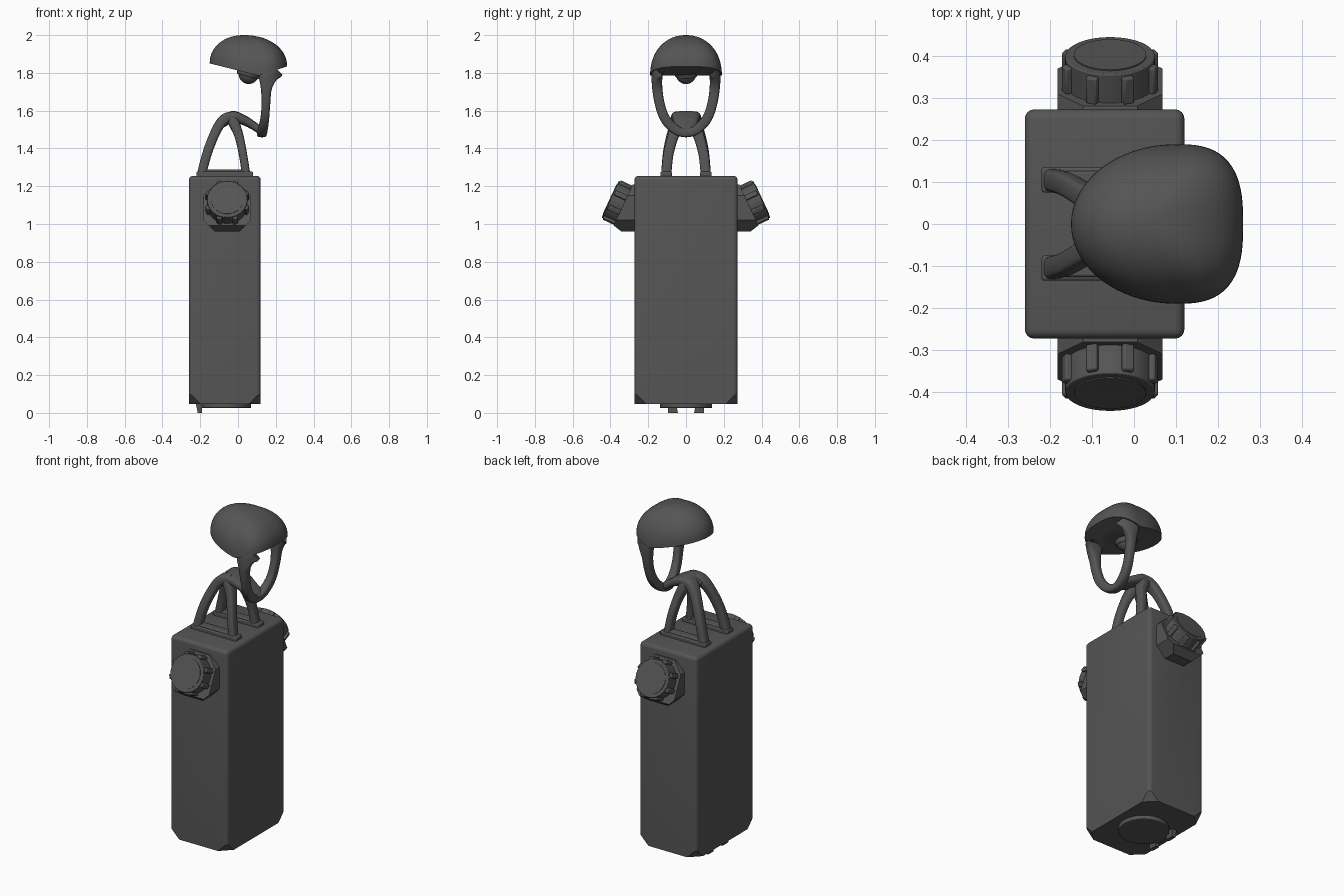
import bpy, bmesh, math
from mathutils import Vector, Matrix

if "Cube" in bpy.data.objects:
    bpy.data.objects.remove(bpy.data.objects["Cube"])

KX = -0.057     # knob centre in x
GREY = bpy.data.materials.new("dark_grey")
GREY.diffuse_color = (0.09, 0.09, 0.09, 1)
GREY.use_nodes = True
GREY.node_tree.nodes["Principled BSDF"].inputs["Base Color"].default_value = GREY.diffuse_color


def finish(bm, name, angle=35, bevel=0, segments=2):
    """Turn a bmesh into a named object with smooth shading and optional bevel."""
    bmesh.ops.recalc_face_normals(bm, faces=bm.faces)
    me = bpy.data.meshes.new(name)
    bm.to_mesh(me)
    bm.free()
    me.materials.append(GREY)
    me.shade_smooth()
    me.set_sharp_from_angle(angle=math.radians(angle))
    ob = bpy.data.objects.new(name, me)
    bpy.context.collection.objects.link(ob)
    if bevel:
        mod = ob.modifiers.new("bevel", 'BEVEL')
        mod.width, mod.segments, mod.limit_method = bevel, segments, 'ANGLE'
    return ob


def box(bm, lo, hi, mat=Matrix()):
    lo, hi = Vector(lo), Vector(hi)
    m = mat @ Matrix.Translation((lo + hi) / 2) @ Matrix.Diagonal((*(hi - lo), 1))
    return bmesh.ops.create_cube(bm, size=1, matrix=m)['verts']


def cyl(bm, r, z0, z1, mat=Matrix(), n=40, r2=None):
    bmesh.ops.create_cone(bm, cap_ends=True, segments=n, radius1=r,
                          radius2=r if r2 is None else r2, depth=z1 - z0,
                          matrix=mat @ Matrix.Translation((0, 0, (z0 + z1) / 2)))


def slice_off(bm, co, no):
    bmesh.ops.bisect_plane(bm, geom=bm.verts[:] + bm.edges[:] + bm.faces[:],
                           plane_co=co, plane_no=no, clear_outer=True)
    bmesh.ops.holes_fill(bm, edges=bm.edges[:], sides=0)


def skin_rings(bm, rings):
    n = len(rings[0])
    for a, b in zip(rings, rings[1:]):
        for i in range(n):
            bm.faces.new((a[i], a[(i + 1) % n], b[(i + 1) % n], b[i]))


def loft(name, keys, ref, steps=6, n=20):
    """Sweep a rounded-square section through keys (x, y, z, half_ref, half_normal)."""
    k = [Vector(q) for q in keys]
    k = [2 * k[0] - k[1]] + k + [2 * k[-1] - k[-2]]
    path = []
    for i in range(1, len(k) - 2):
        a, b, c, d = k[i - 1:i + 3]
        for s in range(steps + (i == len(k) - 3)):
            t = s / steps
            path.append(0.5 * (2 * b + (c - a) * t + (2 * a - 5 * b + 4 * c - d) * t ** 2
                               + (3 * b - a - 3 * c + d) * t ** 3))
    bm, rings = bmesh.new(), []
    for i, q in enumerate(path):
        lo, hi = path[max(i - 1, 0)], path[min(i + 1, len(path) - 1)]
        tan = (Vector(hi[:3]) - Vector(lo[:3])).normalized()
        u = (Vector(ref) - tan * tan.dot(Vector(ref))).normalized()
        v = tan.cross(u)
        ring = []
        for j in range(n):
            c, s = (f(2 * math.pi * j / n) for f in (math.cos, math.sin))
            c, s = (math.copysign(abs(e) ** 0.6, e) for e in (c, s))
            ring.append(bm.verts.new(Vector(q[:3]) + u * c * q[3] + v * s * q[4]))
        rings.append(ring)
    skin_rings(bm, rings)
    bm.faces.new(rings[0])
    bm.faces.new(rings[-1])
    return finish(bm, name, 50)


# Body: tall box, rounded on top and sides, bottom corners cut off
bm = bmesh.new()
box(bm, (-0.26, -0.273, 0.048), (0.12, 0.273, 1.255))
edges = [e for e in bm.edges if max(v.co.z for v in e.verts) > 0.5]
bmesh.ops.bevel(bm, geom=edges, offset=0.022, segments=4, profile=0.5, affect='EDGES')
for sx, x in ((-1, -0.26), (1, 0.12)):
    for sy in (-1, 1):
        slice_off(bm, (x - sx * 0.062, sy * 0.273, 0.048), (sx, sy, -1))
finish(bm, "body", 30)

# Base disc and little feet
bm = bmesh.new()
cyl(bm, 0.138, 0.025, 0.06, Matrix.Translation((-0.068, 0, 0)))
finish(bm, "base_disc", 35, 0.004)
bm = bmesh.new()
for s in (-1, 1):
    foot = box(bm, (-0.225, s * 0.075 - 0.02, 0), (-0.19, s * 0.075 + 0.02, 0.06))
    for v in foot:
        if v.co.z < 0.01:
            v.co.x += 0.012 if v.co.x < -0.2 else 0
            v.co.y -= s * 0.012 if abs(v.co.y) < 0.07 else 0
box(bm, (-0.215, -0.07, 0.025), (-0.18, 0.07, 0.06))
finish(bm, "base_feet")

# Side knobs: wedge-cut octagonal neck, ribbed cap tilted upward
tilt = math.radians(25)
for s, side in ((-1, "front"), (1, "back")):
    axis = Vector((0, s * math.cos(tilt), math.sin(tilt)))
    face = Vector((KX, s * 0.403, 1.132))
    bm = bmesh.new()
    c, hw, z0, z1 = 0.06, 0.125, 0.96, 1.21
    prof = [(-hw + c, z0), (hw - c, z0), (hw, z0 + c), (hw, z1 - c),
            (hw - c, z1), (-hw + c, z1), (-hw, z1 - c), (-hw, z0 + c)]
    rings = [[bm.verts.new((KX + x, s * y, z)) for x, z in prof] for y in (0.22, 0.5)]
    skin_rings(bm, rings)
    for r in rings:
        bm.faces.new(r)
    slice_off(bm, face - axis * 0.077, axis)
    slice_off(bm, (KX, s * 0.342, 0.96), (0, s * 0.62, -0.78))
    finish(bm, side + "_knob_neck", 20)

    frame = Matrix.Translation(face) @ Matrix.Rotation(-s * (math.pi / 2 - tilt), 4, 'X')
    bm = bmesh.new()
    cyl(bm, 0.107, -0.08, -0.002, frame)
    finish(bm, side + "_knob_cap", 35, 0.003)
    bm = bmesh.new()
    cyl(bm, 0.086, -0.02, 0.001, frame)
    finish(bm, side + "_knob_disc", 35)
    bm = bmesh.new()
    for i in range(8):
        spin = frame @ Matrix.Rotation(math.pi * (i + 0.5) / 4, 4, 'Z')
        box(bm, (0.09, -0.014, -0.08), (0.12, 0.014, -0.01), spin)
    finish(bm, side + "_knob_ribs", 35, 0.005)

# Stand: two foot plates, four leaning legs that meet at the apex
for s, side in ((-1, "front"), (1, "back")):
    bm = bmesh.new()
    box(bm, (-0.22, s * 0.105 - 0.03, 1.24), (0.08, s * 0.105 + 0.03, 1.277))
    finish(bm, side + "_foot_plate", 35, 0.006)
    bm = bmesh.new()
    box(bm, (-0.2, s * 0.104 - 0.022, 1.25), (0.055, s * 0.104 + 0.022, 1.288))
    finish(bm, side + "_foot_rail", 35, 0.006)
    loft(side + "_outer_leg", [(-0.197, s * 0.106, 1.25, 0.027, 0.024),
                               (-0.158, s * 0.093, 1.39, 0.027, 0.025),
                               (-0.11, s * 0.064, 1.505, 0.029, 0.026),
                               (-0.066, s * 0.042, 1.558, 0.038, 0.028),
                               (-0.01, s * 0.03, 1.57, 0.038, 0.027)], (0, 1, 0))
    loft(side + "_inner_leg", [(0.045, s * 0.106, 1.25, 0.027, 0.022),
                               (0.026, s * 0.093, 1.37, 0.027, 0.022),
                               (0.004, s * 0.066, 1.47, 0.029, 0.024),
                               (-0.024, s * 0.042, 1.54, 0.038, 0.03),
                               (-0.037, s * 0.03, 1.57, 0.038, 0.026)], (0, 1, 0))

# Arm from the apex down to the yoke
loft("arm", [(-0.085, 0, 1.535, 0.05, 0.026), (-0.03, 0, 1.57, 0.075, 0.028),
             (0.03, 0, 1.55, 0.068, 0.026), (0.08, 0, 1.522, 0.058, 0.022),
             (0.13, 0, 1.487, 0.06, 0.02)], (0, 1, 0))

# Shade: lopsided dome with a folded underside and a blunt nose
NOSE, WIDE, BACK, EXP = 0.16, 0.19, 0.25, 2.8


def rim_z(x):
    return 1.85 - 0.25 * (x + 0.15) if x < 0.11 else 1.785 + (x - 0.11) * 0.33


bm, rings, N, M = bmesh.new(), [], 72, 16
outline = []
for i in range(N):
    a = 2 * math.pi * i / N
    c, s = math.cos(a), math.sin(a)
    if c > 0:       # blunt superellipse towards the nose
        r = (c ** EXP + abs(s) ** EXP) ** (-1 / EXP)
        outline.append((0.1 + NOSE * c * r, WIDE * s * r))
    else:
        outline.append((0.1 + BACK * c, WIDE * s))
for j in range(1, M + 1):
    t = math.pi / 2 * j / M
    f, h = math.sin(t) ** 0.95, max(math.cos(t), 0) ** 0.95
    rings.append([bm.verts.new((0.03 + (x - 0.03) * f, y * f,
                                rim_z(x) + (2.0 - rim_z(x)) * h)) for x, y in outline])
for k in (0.9, 0.6, 0.3):
    rings.append([bm.verts.new((0.1 + (x - 0.1) * k, y * k, rim_z(0.1 + (x - 0.1) * k)))
                  for x, y in outline])
skin_rings(bm, rings)
bm.faces.new(rings[-1])
top = bm.verts.new((0.03, 0, 2.0))
for i in range(N):
    bm.faces.new((top, rings[0][i], rings[0][(i + 1) % N]))
finish(bm, "shade", 40)

# Yoke: U-shaped strap flaring into the shade
half = [(0.178, 0.14, 1.825, 0.08, 0.03), (0.16, 0.154, 1.785, 0.055, 0.03),
        (0.15, 0.152, 1.72, 0.03, 0.027), (0.148, 0.14, 1.64, 0.023, 0.026),
        (0.142, 0.112, 1.56, 0.023, 0.026), (0.132, 0.06, 1.502, 0.025, 0.025)]
yoke = loft("yoke", half + [(0.126, 0, 1.481, 0.026, 0.022)]
            + [(x, -y, z, a, b) for x, y, z, a, b in reversed(half)], (1, 0, 0))
for v in yoke.data.vertices:        # keep the flared ends inside the shade outline
    dx = max(v.co.x - 0.1, 0)
    d = ((dx / NOSE) ** EXP + (abs(v.co.y) / WIDE) ** EXP) ** (1 / EXP)
    if v.co.z > 1.72 and d > 0.97:
        v.co.x, v.co.y = 0.1 + (v.co.x - 0.1) * 0.97 / d, v.co.y * 0.97 / d
    if v.co.z > 1.78:
        v.co.z = min(v.co.z, rim_z(v.co.x) + 0.01)

# Bulb and its collar under the shade
bm = bmesh.new()
seat = Matrix.Translation((0.055, 0, 1.795)) @ Matrix.Rotation(math.radians(14), 4, 'Y')
cyl(bm, 0.058, -0.014, 0.03, seat, r2=0.068)
finish(bm, "bulb_collar", 35, 0.004)
bm = bmesh.new()
bmesh.ops.create_uvsphere(bm, u_segments=32, v_segments=16, radius=0.054,
                          matrix=Matrix.Translation((0.057, 0, 1.795)))
finish(bm, "bulb", 60)
